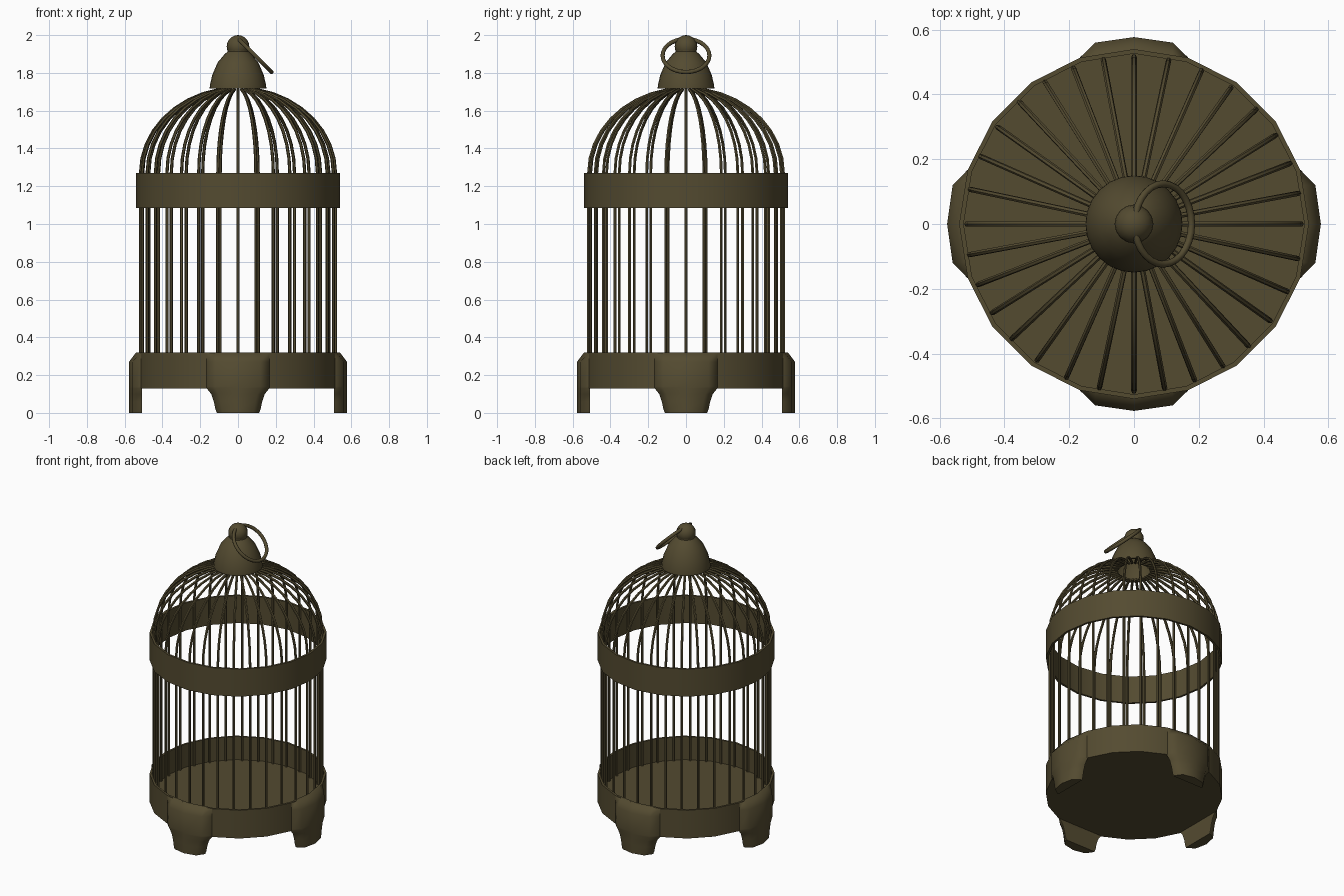
import bpy, bmesh
from math import sin, cos, pi, radians
from mathutils import Matrix

old = bpy.data.objects.get("Cube")
if old:
    bpy.data.objects.remove(old, do_unlink=True)

bronze = bpy.data.materials.new("dark bronze")
bronze.use_nodes = True
COLOUR = (0.088, 0.07, 0.03, 1)
bronze.diffuse_color = COLOUR
bronze.node_tree.nodes["Principled BSDF"].inputs["Base Color"].default_value = COLOUR


def activate(obj):
    bpy.ops.object.select_all(action='DESELECT')
    obj.select_set(True)
    bpy.context.view_layer.objects.active = obj


def finish(name, bm, angle=40):
    bmesh.ops.remove_doubles(bm, verts=bm.verts, dist=1e-5)
    bmesh.ops.recalc_face_normals(bm, faces=bm.faces)
    mesh = bpy.data.meshes.new(name)
    bm.to_mesh(mesh)
    bm.free()
    mesh.materials.append(bronze)
    obj = bpy.data.objects.new(name, mesh)
    bpy.context.collection.objects.link(obj)
    activate(obj)
    bpy.ops.object.shade_smooth_by_angle(angle=radians(angle))
    return obj


def bridge(bm, loops, closed=False):
    """Join equal rings of vertices with quads."""
    n = len(loops[0])
    pairs = list(zip(loops, loops[1:]))
    if closed:
        pairs.append((loops[-1], loops[0]))
    for a, b in pairs:
        for i in range(n):
            j = (i + 1) % n
            bm.faces.new((a[i], a[j], b[j], b[i]))


def lathe(name, profile, sides=20, closed=False, angle=40):
    """Spin (radius, height) points about z; radius 0 closes to a point."""
    bm = bmesh.new()
    loops = [[bm.verts.new((r * cos(2 * pi * i / sides), r * sin(2 * pi * i / sides), z))
              for i in range(sides)] for r, z in profile]
    bridge(bm, loops, closed)
    bmesh.ops.dissolve_degenerate(bm, dist=1e-5, edges=bm.edges)
    return finish(name, bm, angle)


# Tray and upper band
OUT, IN, BAR = 0.54, 0.526, 0.516
FLOOR, TRAY_BOTTOM, TRAY_TOP = 0.165, 0.13, 0.32
lathe("tray", [(0, TRAY_BOTTOM), (OUT, TRAY_BOTTOM), (OUT, TRAY_TOP),
               (IN, TRAY_TOP), (IN, FLOOR), (0, FLOOR)])
lathe("upper_band", [(OUT, 1.085), (OUT, 1.27), (IN, 1.27), (IN, 1.085)], closed=True)

# Feet: bulging panels on the tray that narrow into legs
COLUMNS = [(-1, 0.515), (-0.72, 0.56), (0, 0.577), (0.72, 0.56), (1, 0.515)]
ROWS = [(0, 0.112), (0.02, 0.12), (0.06, 0.128), (0.1, 0.142), (0.13, 0.166),
        (0.14, 0.166), (0.27, 0.166), (TRAY_TOP, 0.166)]


def foot(name, turn):
    bm = bmesh.new()
    loops = []
    for z, half in ROWS:
        outer, inner = [], []
        for u, x in COLUMNS:
            wall = OUT - 0.0264 * abs(u)
            front = wall if z == TRAY_TOP else x
            back = wall - 0.012 if z > TRAY_BOTTOM else 0.508
            outer.append(bm.verts.new((front, u * half, z)))
            inner.append(bm.verts.new((back, u * half, z)))
        loops.append(outer + inner[::-1])
    bridge(bm, loops)
    bm.faces.new(loops[0])
    bm.faces.new(loops[-1])
    bm.transform(Matrix.Rotation(turn, 4, 'Z'))
    finish(name, bm, 60)


for k, side in enumerate(("left", "back", "right", "front")):
    foot(side + "_foot", k * pi / 2)

# Wire bars: upright, then curving over the dome to the cap
BARS, STEPS, SPRING, RISE = 32, 8, 1.27, 0.45
path = [(BAR, FLOOR - 0.01)]
path += [(BAR * cos(t), SPRING + RISE * sin(t))
         for t in (radians(79) * i / STEPS for i in range(STEPS + 1))]
curve = bpy.data.curves.new("cage_bars", 'CURVE')
curve.dimensions = '3D'
curve.bevel_depth = 0.0085
curve.bevel_resolution = 1
curve.use_fill_caps = True
curve.materials.append(bronze)
for k in range(BARS):
    # Bars between the four main ones sit slightly clockwise of even spacing
    even = 2 * pi * k / BARS
    a = even - radians(1.8) * abs(sin(2 * even))
    spline = curve.splines.new('POLY')
    spline.points.add(len(path) - 1)
    for point, (r, z) in zip(spline.points, path):
        point.co = (r * cos(a), r * sin(a), z, 1)
bars = bpy.data.objects.new("cage_bars", curve)
bpy.context.collection.objects.link(bars)
activate(bars)
bpy.ops.object.convert(target='MESH')
bpy.ops.object.shade_smooth_by_angle(angle=radians(50))

# Hollow bell cap with a short neck
lathe("bell_cap", [(0.14, 1.717), (0.15, 1.717), (0.149, 1.735), (0.136, 1.79),
                   (0.108, 1.855), (0.07, 1.9), (0.055, 1.912), (0.055, 1.94),
                   (0, 1.94), (0, 1.89), (0.06, 1.89), (0.1, 1.845),
                   (0.127, 1.785)], sides=24, closed=True)

# Ball finial
bm = bmesh.new()
bmesh.ops.create_uvsphere(bm, u_segments=16, v_segments=10, radius=0.06)
bm.transform(Matrix.Translation((0, 0, 1.94)))
finish("ball_finial", bm)

# Hanging ring, tipped down to the left side
TUBE = 8
ring = lathe("hanging_ring",
             [(0.124 + 0.011 * cos(2 * pi * i / TUBE), 0.011 * sin(2 * pi * i / TUBE))
              for i in range(TUBE)], sides=28, closed=True, angle=60)
ring.data.transform(Matrix.Translation((0.09, 0, 1.892)) @ Matrix.Rotation(radians(45), 4, 'Y'))
